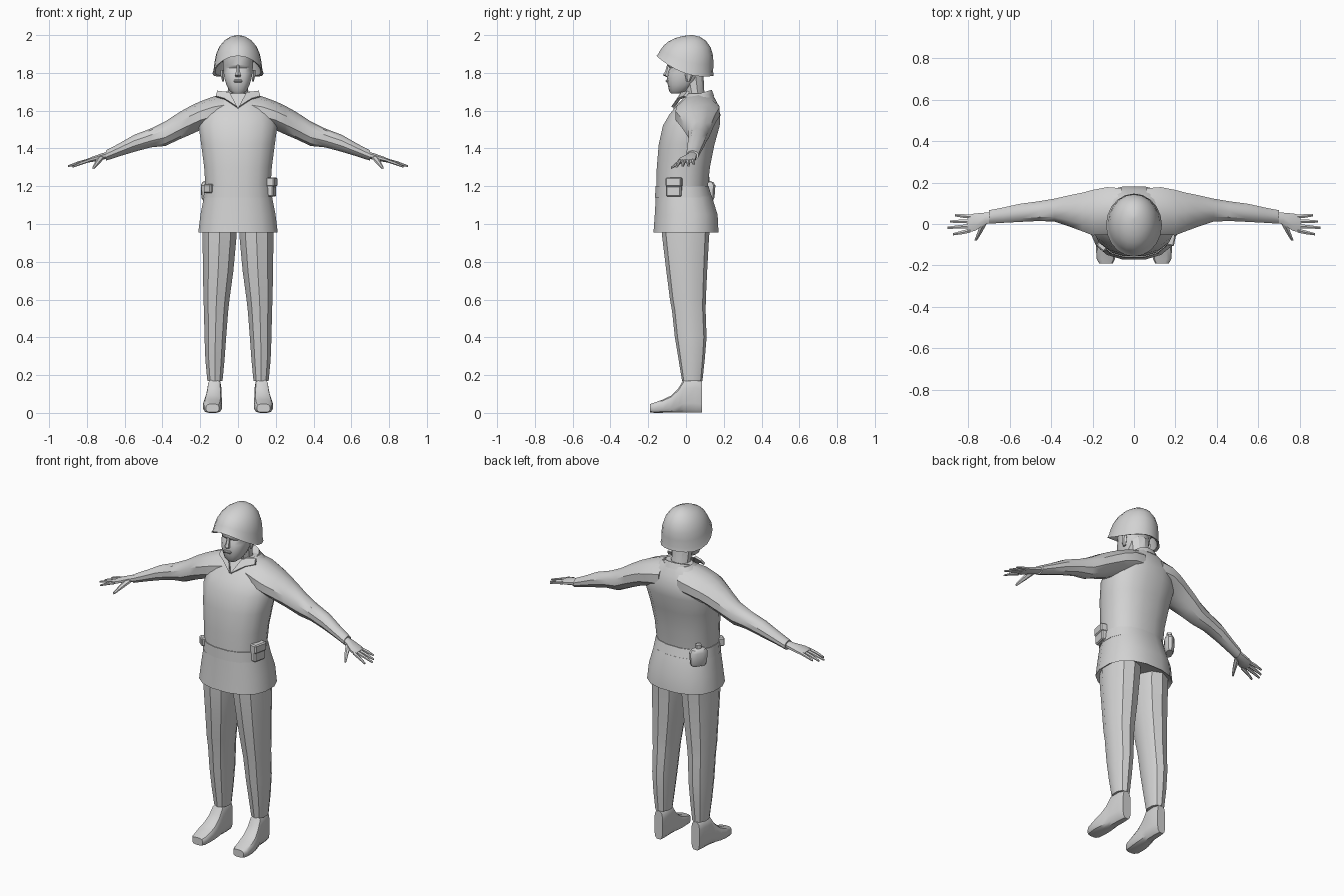
import bpy, bmesh, math
from mathutils import Matrix, Vector

GREY = bpy.data.materials.new("plain_grey")
GREY.diffuse_color = (0.65, 0.65, 0.65, 1)


def finish(name, bm, mirror=False, angle=35):
    bmesh.ops.recalc_face_normals(bm, faces=bm.faces)
    me = bpy.data.meshes.new(name)
    bm.to_mesh(me)
    bm.free()
    me.materials.append(GREY)
    ob = bpy.data.objects.new(name, me)
    bpy.context.collection.objects.link(ob)
    bpy.ops.object.select_all(action='DESELECT')
    ob.select_set(True)
    bpy.context.view_layer.objects.active = ob
    bpy.ops.object.shade_smooth_by_angle(angle=math.radians(angle))
    if mirror:
        ob.modifiers.new("mirror", 'MIRROR').use_mirror_merge = False
    return ob


def skin(bm, rings, caps=True):
    """Join rings of points with quads and close both ends."""
    loops = [[bm.verts.new(p) for p in r] for r in rings]
    n = len(loops[0])
    for a, b in zip(loops, loops[1:]):
        for i in range(n):
            j = (i + 1) % n
            bm.faces.new((a[i], a[j], b[j], b[i]))
    if caps:
        bm.faces.new(loops[0])
        bm.faces.new(loops[-1])


def ring(axis, sec, n, p):
    """Rounded section: (x, y, z, radius a, radius b) across the given axis."""
    x, y, z, a, b = sec
    pts = []
    for i in range(n):
        t = 2 * math.pi * (i + 0.5) / n
        c, s = math.cos(t), math.sin(t)
        u = a * math.copysign(abs(c) ** p, c)
        v = b * math.copysign(abs(s) ** p, s)
        pts.append({'x': (x, y + u, z + v), 'y': (x + u, y, z + v),
                    'z': (x + u, y + v, z)}[axis])
    return pts


def loft(name, axis, secs, n=12, p=1.0, mirror=False, angle=35):
    bm = bmesh.new()
    skin(bm, [ring(axis, s, n, p) for s in secs])
    return finish(name, bm, mirror, angle)


def box(name, centre, size, turn=0, bevel=0.006):
    bm = bmesh.new()
    bmesh.ops.create_cube(bm, size=1, matrix=Matrix.Diagonal((*size, 1)))
    bmesh.ops.bevel(bm, geom=bm.edges[:], offset=bevel, segments=1, affect='EDGES')
    bm.transform(Matrix.Translation(centre) @ Matrix.Rotation(math.radians(turn), 4, 'Z'))
    return finish(name, bm)


def plate(name, pts, depth, mirror=False):
    bm = bmesh.new()
    d = Vector(depth)
    skin(bm, [[Vector(q) for q in pts], [Vector(q) + d for q in pts]])
    return finish(name, bm, mirror)


# Tunic: body above the belt, flared skirt below it
loft("tunic_body", 'z', [
    (0, -.022, 1.18, .174, .138), (0, -.014, 1.30, .182, .143),
    (0, .003, 1.42, .198, .150), (0, .028, 1.52, .212, .153),
    (0, .047, 1.58, .200, .137), (0, .063, 1.64, .155, .104),
    (0, .075, 1.69, .085, .066)], n=16, p=.85)
loft("tunic_skirt", 'z', [
    (0, 0, .975, .185, .14), (0, 0, .955, .214, .175), (0, .001, 1.05, .202, .169),
    (0, -.012, 1.15, .182, .150)], n=16, p=.85)
loft("belt", 'z', [
    (0, -.013, 1.14, .186, .153), (0, -.021, 1.2, .179, .143)], n=16, p=.85)

# Sleeves
loft("sleeve", 'x', [
    (.06, .068, 1.605, .110, .085), (.13, .062, 1.595, .122, .080),
    (.20, .055, 1.573, .115, .076), (.25, .058, 1.550, .098, .076),
    (.31, .063, 1.520, .080, .072), (.385, .067, 1.478, .058, .065),
    (.46, .062, 1.456, .050, .050), (.55, .054, 1.427, .046, .045),
    (.63, .043, 1.392, .039, .034), (.70, .034, 1.362, .034, .027)],
    n=10, mirror=True)

# Hands
loft("palm", 'x', [
    (.68, .034, 1.368, .026, .019), (.72, .026, 1.357, .031, .019),
    (.77, .008, 1.343, .046, .015), (.805, .003, 1.333, .043, .010)],
    n=8, mirror=True)
for name, y0, tip in (("little_finger", .036, (.865, .042, 1.316)),
                      ("ring_finger", .013, (.888, .012, 1.308)),
                      ("middle_finger", -.010, (.900, -.018, 1.306)),
                      ("index_finger", -.032, (.875, -.050, 1.303))):
    x, y, z = tip
    loft(name, 'x', [(.79, y0, 1.336, .011, .010),
                     ((.79 + x) / 2, (y0 + y) / 2, (1.34 + z) / 2, .010, .009),
                     (x, y, z, .006, .005)], n=6, mirror=True)
loft("thumb", 'y', [(.725, .005, 1.352, .018, .014), (.745, -.040, 1.325, .013, .012),
                    (.765, -.080, 1.296, .007, .006)], n=6, mirror=True)

# Trouser legs
loft("trouser_leg", 'z', [
    (.098, 0, 1.0, .092, .128), (.098, -.002, .93, .094, .124),
    (.105, .004, .75, .084, .108), (.114, .010, .60, .072, .095),
    (.116, .015, .54, .067, .089), (.120, .025, .40, .060, .084),
    (.122, .030, .28, .053, .069), (.122, .033, .17, .042, .054)],
    n=10, p=.9, mirror=True)

# Shoes, laid out from toe to heel with a flat sole
loft("shoe", 'y', [
    (.135, -.190, .025, .034, .022), (.136, -.170, .027, .045, .027),
    (.135, -.120, .036, .050, .036), (.132, -.080, .046, .048, .046),
    (.128, -.040, .066, .042, .066), (.125, -.012, .090, .038, .090),
    (.123, .050, .092, .036, .092), (.122, .085, .085, .028, .085)],
    n=12, p=.6, mirror=True)

# Neck, head and facial features
loft("neck", 'z', [(0, .065, 1.62, .062, .058), (0, .045, 1.70, .056, .052),
                   (0, .030, 1.80, .060, .062)], n=10)
loft("head", 'z', [
    (0, -.048, 1.690, .026, .030), (0, -.040, 1.705, .046, .050),
    (0, -.026, 1.735, .062, .070), (0, -.017, 1.765, .072, .085),
    (0, -.006, 1.800, .078, .091), (0, .000, 1.825, .080, .086),
    (0, .000, 1.840, .082, .098), (0, .005, 1.900, .083, .105)], n=14, p=.85)
loft("nose", 'z', [(0, -.092, 1.778, .014, .012), (0, -.098, 1.788, .018, .024),
                   (0, -.092, 1.810, .011, .018), (0, -.088, 1.842, .009, .012)], n=6)
box("lips", (0, -.100, 1.757), (.046, .016, .014), bevel=.004)
loft("ear", 'z', [(.078, .012, 1.755, .006, .010), (.083, .016, 1.785, .010, .020),
                  (.083, .018, 1.815, .010, .022)], n=6, mirror=True)

# Helmet: dome over a rim that rises toward the front
bm = bmesh.new()
rings = []
for t, s in ((.35, .78), (.03, .90), (0, 1), (.10, .955), (.30, .92), (.50, .86),
             (.70, .73), (.86, .53), (.96, .29), (1.0, .04)):
    r = []
    for i in range(20):
        a = 2 * math.pi * i / 20
        k = (1 - math.sin(a)) / 2
        rim = 1.785 - .055 * k + .16 * k * k
        r.append((.135 * s * math.cos(a), -.005 + .035 * t + .152 * s * math.sin(a),
                  rim + t * (2 - rim)))
    rings.append(r)
skin(bm, rings)
finish("helmet", bm, angle=40)

# Collar band, sloping down to the front, with pointed flaps
bm = bmesh.new()
skin(bm, [[(x, y, z + .3 * (y - .075)) for x, y, z in ring('z', s, 12, 1)]
          for s in ((0, .070, 1.655, .100, .082), (0, .072, 1.692, .078, .067),
                    (0, .072, 1.685, .066, .056))])
finish("collar_band", bm)
plate("collar_flap", [(.004, -.066, 1.615), (.045, -.014, 1.692),
                      (.110, .020, 1.700), (.118, .000, 1.672), (.072, -.030, 1.660)],
      (0, -.012, .006), mirror=True)
plate("shirt_front", [(0, -.064, 1.61), (.045, -.010, 1.69), (-.045, -.010, 1.69)],
      (0, -.005, .002))

# Belt kit: large pouch, small pouch, flask
box("large_pouch", (.172, -.062, 1.195), (.046, .080, .100), turn=-12)
box("large_pouch_flap", (.178, -.063, 1.222), (.046, .084, .050), turn=-12)
box("small_pouch", (-.152, -.105, 1.188), (.050, .040, .048), turn=-40)
flask = loft("flask", 'z', [
    (0, 0, 1.125, .040, .018), (0, 0, 1.140, .047, .026), (0, 0, 1.205, .052, .028),
    (0, 0, 1.222, .040, .022), (0, 0, 1.228, .016, .014), (0, 0, 1.250, .016, .014)],
    n=12, p=.8)
flask.location = (-.158, .108, 0)
flask.rotation_euler.z = math.radians(57)
